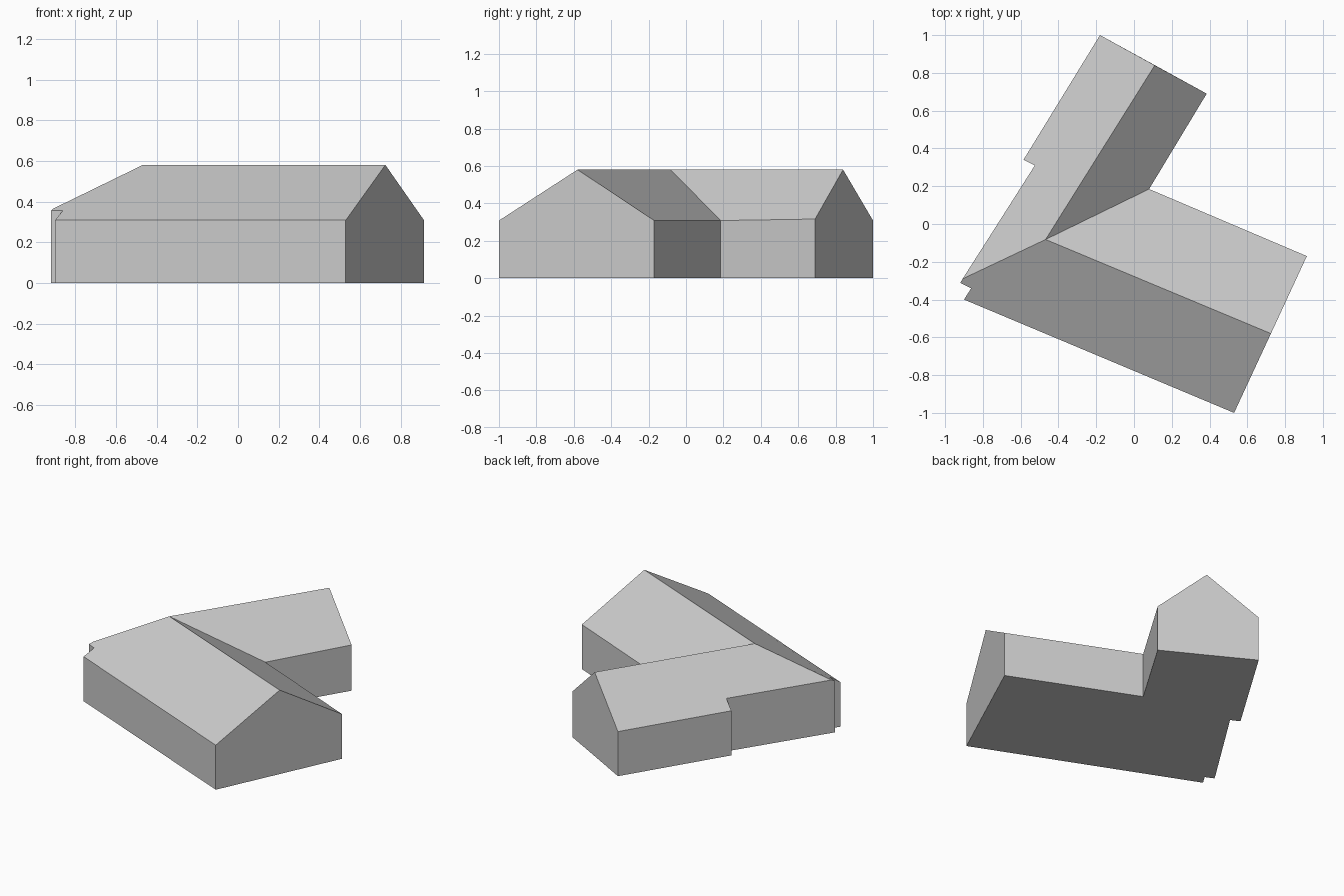
import bpy
import bmesh

cube = bpy.data.objects.get("Cube")
if cube:
    bpy.data.objects.remove(cube)

EAVE, STEP, RIDGE = 0.308, 0.355, 0.58

grey = bpy.data.materials.new("plain grey")
grey.use_nodes = True
colour = (0.6, 0.6, 0.6, 1.0)
grey.diffuse_color = colour
grey.node_tree.nodes["Principled BSDF"].inputs["Base Color"].default_value = colour

# Wall corners, anticlockwise, with the height of the wall top
corners = {
    "front_west": (-0.90, -0.40, EAVE),
    "front_east": (0.53, -1.00, EAVE),
    "main_gable": (0.725, -0.58, RIDGE),
    "back_east": (0.915, -0.17, EAVE),
    "inner": (0.08, 0.185, EAVE),
    "wing_east": (0.385, 0.69, 0.316),
    "wing_gable": (0.11, 0.84, RIDGE),
    "wing_west": (-0.18, 1.00, EAVE),
    "wing_step": (-0.585, 0.34, EAVE),
    "wing_notch": (-0.525, 0.31, 0.366),
    "hip_foot": (-0.907, -0.29, 0.366),
    "west_step": (-0.92, -0.312, STEP),
    "west_notch": (-0.862, -0.34, STEP),
}

# Roof slopes meeting where the two ridges join
slopes = [
    ("front_west", "front_east", "main_gable", "ridge_joint",
     "hip_foot", "west_step", "west_notch"),
    ("main_gable", "back_east", "inner", "ridge_joint"),
    ("inner", "wing_east", "wing_gable", "ridge_joint"),
    ("wing_gable", "wing_west", "wing_step", "wing_notch",
     "hip_foot", "ridge_joint"),
]

bm = bmesh.new()
top = {name: bm.verts.new(p) for name, p in corners.items()}
base = {name: bm.verts.new((x, y, 0)) for name, (x, y, z) in corners.items()}
top["ridge_joint"] = bm.verts.new((-0.468, -0.082, RIDGE))

# Walls: gable ends become one five-sided face, the rest are quads
names = list(corners)
for i, name in enumerate(names):
    following = names[(i + 1) % len(names)]
    if name.endswith("gable"):
        continue
    if following.endswith("gable"):
        last = names[i + 2]
        bm.faces.new((base[name], base[following], base[last],
                      top[last], top[following], top[name]))
    else:
        bm.faces.new((base[name], base[following], top[following], top[name]))

# Roof and floor
for slope in slopes:
    bm.faces.new([top[n] for n in slope])
bm.faces.new([base[n] for n in reversed(names)])
bmesh.ops.recalc_face_normals(bm, faces=bm.faces[:])

mesh = bpy.data.meshes.new("house")
bm.to_mesh(mesh)
bm.free()
mesh.materials.append(grey)
house = bpy.data.objects.new("house", mesh)
bpy.context.collection.objects.link(house)
